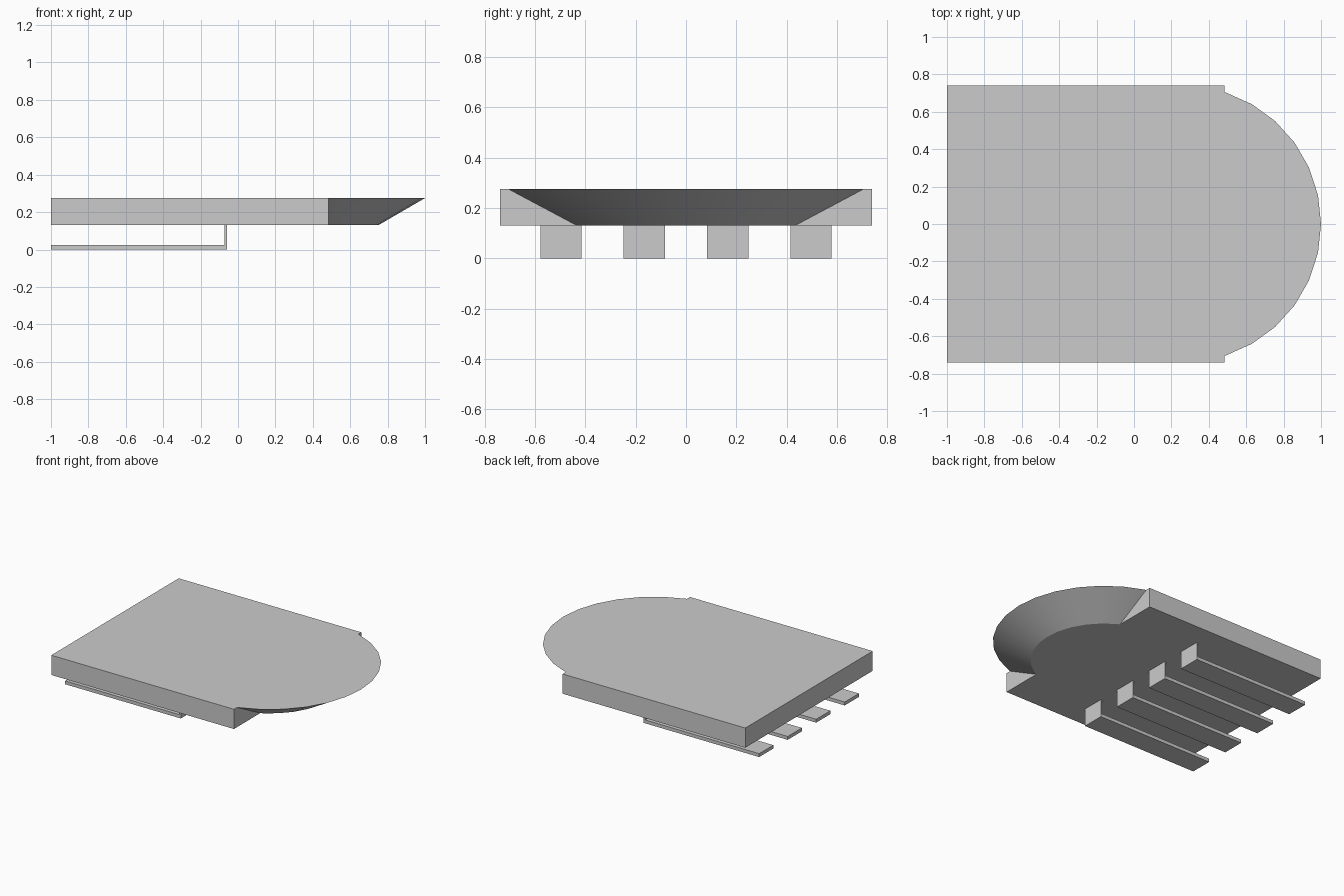
import bpy
import bmesh
import math
from mathutils import Matrix

cube = bpy.data.objects.get("Cube")
if cube:
    bpy.data.objects.remove(cube, do_unlink=True)

# Single plain grey
grey = bpy.data.materials.new("light_grey")
grey.use_nodes = True
COLOR = (0.6, 0.6, 0.6, 1)
grey.diffuse_color = COLOR
bsdf = next(n for n in grey.node_tree.nodes if n.type == 'BSDF_PRINCIPLED')
bsdf.inputs["Base Color"].default_value = COLOR

BOTTOM, TOP = 0.13, 0.275
HALF_WIDTH = 0.74
BODY_END = 0.485


def add_object(name, bm):
    bmesh.ops.recalc_face_normals(bm, faces=bm.faces)
    mesh = bpy.data.meshes.new(name)
    bm.to_mesh(mesh)
    bm.free()
    mesh.materials.append(grey)
    obj = bpy.data.objects.new(name, mesh)
    bpy.context.collection.objects.link(obj)
    return obj


def extrude_profile(name, points, y0, y1):
    """Extrude a closed x-z outline along y."""
    bm = bmesh.new()
    face = bm.faces.new([bm.verts.new((x, y0, z)) for x, z in points])
    result = bmesh.ops.extrude_face_region(bm, geom=[face])
    verts = [v for v in result["geom"] if isinstance(v, bmesh.types.BMVert)]
    bmesh.ops.translate(bm, vec=(0, y1 - y0, 0), verts=verts)
    return add_object(name, bm)


# Main rectangular slab
extrude_profile("body_slab",
                [(-1, BOTTOM), (BODY_END, BOTTOM), (BODY_END, TOP), (-1, TOP)],
                -HALF_WIDTH, HALF_WIDTH)

# Rounded end: a flaring cone cut off where it meets the slab
bm = bmesh.new()
center = Matrix.Translation((0.26, 0, (BOTTOM + TOP) / 2))
bmesh.ops.create_cone(bm, cap_ends=True, segments=30, radius1=0.49,
                      radius2=HALF_WIDTH, depth=TOP - BOTTOM,
                      matrix=center @ Matrix.Rotation(math.pi / 2, 4, 'Z'))
bmesh.ops.bisect_plane(bm, geom=bm.verts[:] + bm.edges[:] + bm.faces[:],
                       plane_co=(BODY_END, 0, 0), plane_no=(1, 0, 0),
                       clear_inner=True)
lip = add_object("rounded_end", bm)
bpy.context.view_layer.objects.active = lip
lip.select_set(True)
bpy.ops.object.shade_smooth_by_angle(angle=math.radians(30))
lip.select_set(False)

# Four L-shaped prongs hanging under the slab
PRONG = [(-1, 0), (-0.06, 0), (-0.06, BOTTOM), (-0.072, BOTTOM),
         (-0.072, 0.025), (-1, 0.025)]
for i in range(4):
    y = (i - 1.5) * 0.331
    extrude_profile(f"prong_{i + 1}", PRONG, y - 0.082, y + 0.082)
